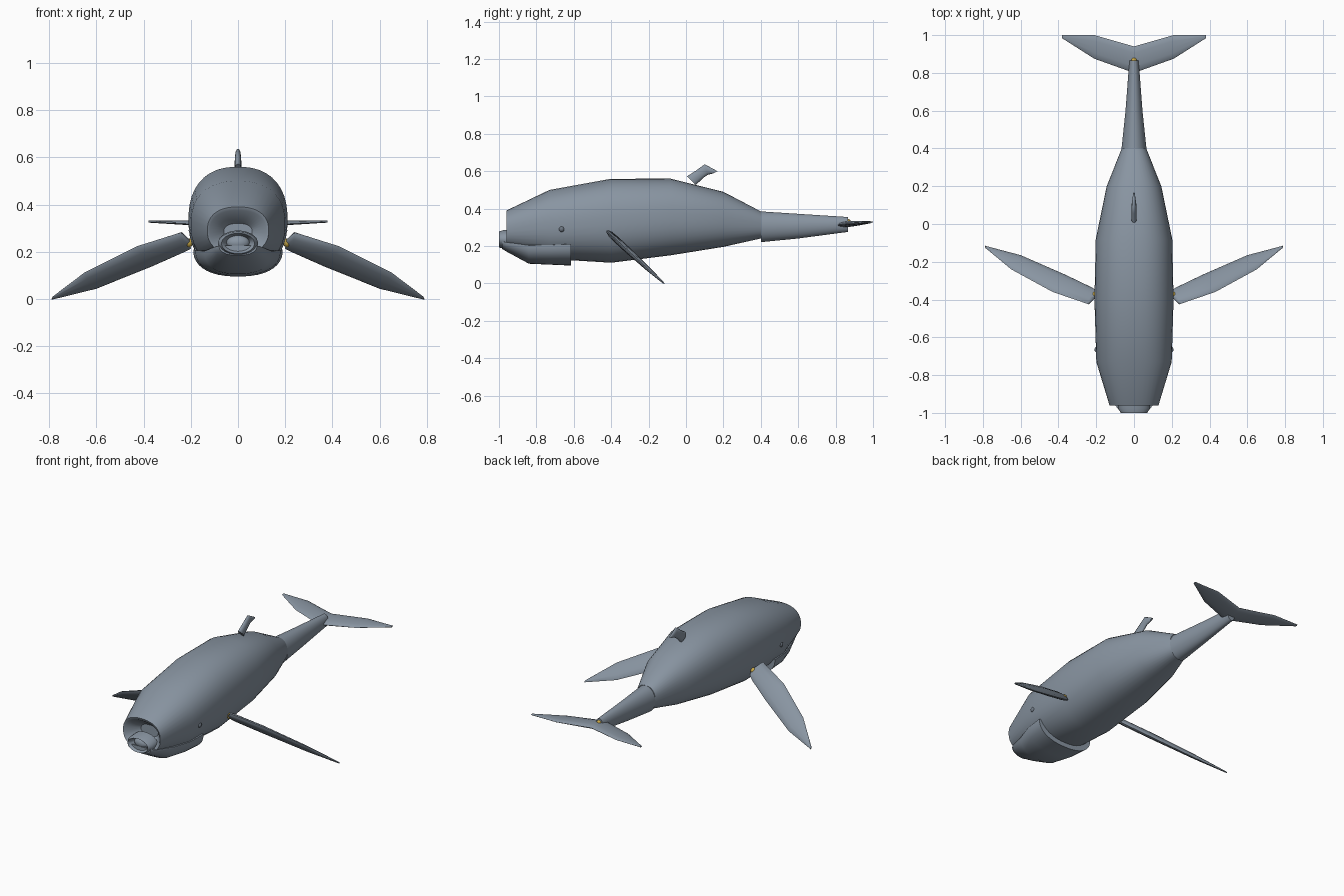
import bpy, bmesh, math
from mathutils import Vector

if "Cube" in bpy.data.objects:
    bpy.data.objects.remove(bpy.data.objects["Cube"])


def material(name, rgb):
    m = bpy.data.materials.new(name)
    m.diffuse_color = (*rgb, 1)
    m.use_nodes = True
    m.node_tree.nodes["Principled BSDF"].inputs["Base Color"].default_value = m.diffuse_color
    return m


SKIN = material("slate grey skin", (0.25, 0.30, 0.36))
EYE = material("dark grey eye", (0.15, 0.18, 0.22))
GOLD = material("gold joint", (0.60, 0.40, 0.06))


def loft(name, rings, mat=SKIN, angle=40):
    """Skin a list of equal-length point rings and close both ends."""
    bm = bmesh.new()
    vs = [[bm.verts.new(p) for p in ring] for ring in rings]
    n = len(rings[0])
    for a, b in zip(vs, vs[1:]):
        for i in range(n):
            j = (i + 1) % n
            bm.faces.new((a[i], a[j], b[j], b[i]))
    bm.faces.new(vs[0])
    bm.faces.new(vs[-1])
    bmesh.ops.recalc_face_normals(bm, faces=bm.faces)
    me = bpy.data.meshes.new(name)
    bm.to_mesh(me)
    bm.free()
    me.materials.append(mat)
    ob = bpy.data.objects.new(name, me)
    bpy.context.collection.objects.link(ob)
    smooth(ob, angle)
    return ob


def smooth(ob, angle=40):
    bpy.ops.object.select_all(action='DESELECT')
    ob.select_set(True)
    bpy.context.view_layer.objects.active = ob
    bpy.ops.object.shade_smooth_by_angle(angle=math.radians(angle))


def section(y, bottom, top, half_width, power=2.0, n=40, lower_only=False):
    """Rounded cross-section at y; lower_only gives a flat-topped scoop."""
    pts = []
    for i in range(n):
        a = 2 * math.pi * (i + 0.5) / n
        c, s = math.cos(a), math.sin(a)
        x = math.copysign(abs(c) ** (2 / power), c) * half_width
        k = math.copysign(abs(s) ** (2 / power), s)
        if lower_only:
            z = top + (min(k, 0) + 0.02 * max(k, 0)) * (top - bottom)
        else:
            z = (top + bottom) / 2 + k * (top - bottom) / 2
        pts.append((x, y, z))
    return pts


def blade(name, stations, normal, n=12):
    """Thin lens-shaped fin through (lead, trail, half thickness) stations."""
    nrm = Vector(normal).normalized()
    rings = []
    for lead, trail, t in stations:
        a, b = Vector(lead), Vector(trail)
        rings.append([(a + b) / 2 + (a - b) / 2 * math.cos(2 * math.pi * i / n)
                      + nrm * t * math.sin(2 * math.pi * i / n) for i in range(n)])
    return loft(name, rings, angle=60)


def ball(name, loc, size, mat):
    bpy.ops.mesh.primitive_uv_sphere_add(segments=16, ring_count=10, radius=1, location=loc)
    ob = bpy.context.object
    ob.name = name
    ob.scale = size
    ob.data.materials.append(mat)
    smooth(ob, 60)


# Body, starting inside the hollow mouth
loft("body", [section(*s, power=2.35) for s in (
    (-0.88, 0.25, 0.32, 0.06), (-0.955, 0.20, 0.375, 0.12),
    (-0.96, 0.19, 0.39, 0.13), (-0.73, 0.13, 0.50, 0.20),
    (-0.40, 0.11, 0.56, 0.21), (-0.08, 0.15, 0.56, 0.203),
    (0.20, 0.195, 0.49, 0.145), (0.40, 0.24, 0.385, 0.065))])

# Tail stem
loft("tail", [section(*s) for s in (
    (0.40, 0.22, 0.385, 0.066), (0.60, 0.24, 0.372, 0.045),
    (0.865, 0.275, 0.355, 0.025))])

# Lower jaw scoop
loft("jaw", [section(*s, power=2.35, lower_only=True) for s in (
    (-0.985, 0.185, 0.225, 0.08), (-0.96, 0.17, 0.22, 0.10),
    (-0.84, 0.105, 0.203, 0.142), (-0.73, 0.10, 0.205, 0.18),
    (-0.615, 0.095, 0.21, 0.19))])

# Ringed lip with a rounded centre
loft("lip", [section(*s) for s in (
    (-0.95, 0.215, 0.265, 0.045), (-0.99, 0.20, 0.275, 0.06),
    (-1.0, 0.192, 0.278, 0.07), (-0.975, 0.185, 0.285, 0.085),
    (-0.92, 0.18, 0.29, 0.085))])
ball("mouth_centre", (0, -0.955, 0.238), (0.05, 0.03, 0.033), SKIN)


# Flippers lie in one sloping plane
def on_slope(x, y):
    return (x, y, 0.287 - 0.92 * (y + 0.43))


flipper = blade("flipper", [(on_slope(*a), on_slope(*b), t) for a, b, t in (
    ((0.205, -0.39), (0.20, -0.35), 0.010),
    ((0.24, -0.425), (0.225, -0.335), 0.017),
    ((0.43, -0.36), (0.36, -0.27), 0.017),
    ((0.65, -0.24), (0.60, -0.165), 0.012),
    ((0.785, -0.128), (0.79, -0.115), 0.004))], (0, 0.92, 1))
mirror = flipper.modifiers.new("mirror", 'MIRROR')
mirror.use_axis = (True, False, False)

# Tail flukes
half = [(0.38, 0.983, 1.0, 0.004), (0.21, 0.875, 1.0, 0.009)]
span = [(-x, a, b, t) for x, a, b, t in half] + [(0, 0.80, 0.94, 0.016)] + half[::-1]
blade("flukes", [((x, a, 0.312 + 0.08 * (a - 0.8)), (x, b, 0.312 + 0.08 * (b - 0.8)), t)
                 for x, a, b, t in span], (0, 0, 1))

# Hooked dorsal fin
blade("dorsal_fin", [
    ((0, 0.005, 0.572), (0, 0.052, 0.525), 0.014),
    ((0, 0.055, 0.604), (0, 0.09, 0.562), 0.014),
    ((0, 0.10, 0.637), (0, 0.115, 0.580), 0.012),
    ((0, 0.168, 0.600), (0, 0.145, 0.588), 0.005)], (1, 0, 0))

# Eyes and joints
for side, label in ((-1, "left"), (1, "right")):
    ball("eye_" + label, (side * 0.197, -0.665, 0.29), (0.012, 0.015, 0.015), EYE)
    ball("flipper_joint_" + label, (side * 0.207, -0.375, 0.238), (0.016, 0.016, 0.018), GOLD)
ball("fluke_joint", (0, 0.866, 0.325), (0.016, 0.016, 0.02), GOLD)
